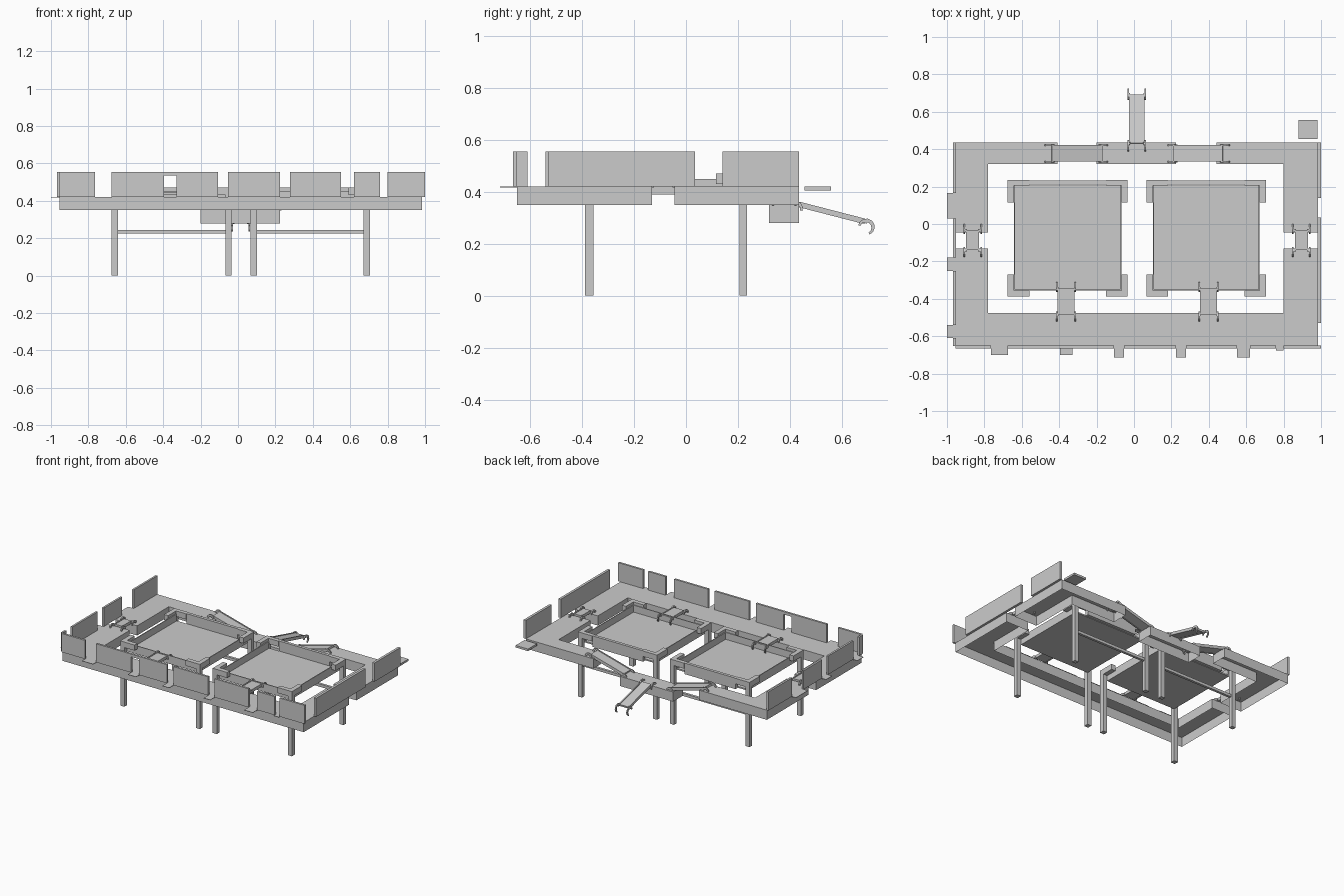
import bpy, bmesh, math
from mathutils import Vector, Matrix

if "Cube" in bpy.data.objects:
    bpy.data.objects.remove(bpy.data.objects["Cube"])

grey = bpy.data.materials.new("plain grey")
grey.diffuse_color = (0.6, 0.6, 0.6, 1)
grey.use_nodes = True
grey.node_tree.nodes["Principled BSDF"].inputs["Base Color"].default_value = grey.diffuse_color


def add_object(name, bm):
    mesh = bpy.data.meshes.new(name)
    bmesh.ops.recalc_face_normals(bm, faces=bm.faces)
    bm.to_mesh(mesh)
    bm.free()
    mesh.materials.append(grey)
    obj = bpy.data.objects.new(name, mesh)
    bpy.context.collection.objects.link(obj)
    return obj


def put_box(bm, x0, x1, y0, y1, z0, z1):
    m = Matrix.Translation(((x0 + x1) / 2, (y0 + y1) / 2, (z0 + z1) / 2)) \
        @ Matrix.Diagonal((x1 - x0, y1 - y0, z1 - z0, 1))
    bmesh.ops.create_cube(bm, size=1, matrix=m)


def boxes(name, *dims):
    bm = bmesh.new()
    for d in dims:
        put_box(bm, *d)
    return add_object(name, bm)


def shell(name, outline, z0, z1):
    """Deck plate with a skirt, open underneath."""
    bm = bmesh.new()
    top = [bm.verts.new((x, y, z1)) for x, y in outline]
    low = [bm.verts.new((x, y, z0)) for x, y in outline]
    bm.faces.new(top)
    for i in range(len(top)):
        j = (i + 1) % len(top)
        bm.faces.new((top[i], low[i], low[j], top[j]))
    return add_object(name, bm)


def bridge(name, a, b, half, plate, r=0.022):
    """Plank between two points with side rails and C claws at both ends."""
    a, b = Vector(a), Vector(b)
    length = (b - a).length
    ax = (b - a).normalized()
    side = Vector((0, 0, 1)).cross(ax).normalized()
    up = ax.cross(side)
    bm = bmesh.new()
    put_box(bm, 0, length, -plate, plate, -0.007, 0.007)
    for s in (-1, 1):
        put_box(bm, 0.005, length - 0.005, s * plate - 0.004, s * plate + 0.004, -0.01, 0.011)
        y0, y1 = s * half - 0.004, s * half + 0.004
        for x, d in ((0, -1), (length, 1)):
            # arm joining the plank to the claw
            put_box(bm, x - 0.008, x + 0.008, min(s * plate, y0), max(s * plate, y1), -0.006, 0.006)
            # claw: ring segment opening downwards
            ring = []
            for k in range(9):
                t = math.radians(-50 + 230 * k / 8)
                w = 0.004 + 0.003 * math.sin(math.pi * k / 8)
                cx, cz = x + d * 0.008, -r * 0.75
                ring.append([bm.verts.new((cx + d * q * math.cos(t), yy, cz + q * math.sin(t)))
                             for q, yy in ((r - w, y0), (r + w, y0), (r + w, y1), (r - w, y1))])
            for p, q in zip(ring, ring[1:]):
                for k in range(4):
                    bm.faces.new((p[k], p[(k + 1) % 4], q[(k + 1) % 4], q[k]))
            bm.faces.new(ring[0])
            bm.faces.new(ring[-1])
    rot = Matrix((ax, side, up)).transposed().to_4x4()
    bmesh.ops.transform(bm, matrix=Matrix.Translation(a) @ rot, verts=bm.verts)
    return add_object(name, bm)


Z0, Z1, TOP = 0.35, 0.42, 0.555

# Walkway deck: front part, two rear corners, lowered rear platform
shell("front_deck", [(-.955, -.65), (.983, -.65), (.983, -.13), (.80, -.13), (.80, -.475),
                     (-.78, -.475), (-.78, -.13), (-.955, -.13)], Z0, Z1)
shell("rear_left_deck", [(-.955, -.045), (-.78, -.045), (-.78, .32), (-.41, .32),
                         (-.41, .435), (-.955, .435)], Z0, Z1)
shell("rear_right_deck", [(.983, -.045), (.80, -.045), (.80, .32), (.44, .32),
                          (.44, .435), (.983, .435)], Z0, Z1)
shell("rear_low_platform", [(-.2, .32), (.225, .32), (.225, .435), (-.2, .435)], .28, .35)

# Upright panels around the front and the sides
front = [(-.955, -.765), (-.675, -.395), (-.33, -.107), (-.053, .225), (.277, .55),
         (.62, .76), (.80, 1.0)]
boxes("front_panels", *[(a, b, -.665, -.65, Z1, TOP) for a, b in front],
      (-.395, -.33, -.665, -.65, .535, TOP))
left = [(-.652, -.61), (-.54, -.25), (-.18, .03), (.165, .435)]
boxes("left_panels", *[(-.967, -.953, a, b, Z1, TOP) for a, b in left])
boxes("right_panels", *[(.982, 1.0, a, b, Z1, TOP) for a, b in ((-.53, .035), (.14, .435))])

# Thin flaps sticking out of the gaps between the panels
depth = [-.70, -.70, -.715, -.715, -.715, -.675]
boxes("front_flaps", *[(p[1], q[0], d, -.65, Z1 - .003, Z1)
                       for p, q, d in zip(front, front[1:], depth)])
boxes("left_flaps", *[(-1.0, -.955, p[1], q[0], Z1 - .003, Z1) for p, q in zip(left, left[1:])])

# Loose square plate behind the right rear corner
boxes("square_plate", (.88, .98, .455, .557, .405, .42))

# Two tray tables
for name, x0, x1 in (("left", -.675, -.035), ("right", .068, .705)):
    i0, i1 = x0 + .033, x1 - .033
    t = .006
    boxes(name + "_table_tray",
          (i0, i1, -.355, .205, .39, .40),
          (i0, i0 + t, -.355, .205, .40, .45), (i1 - t, i1, -.355, .205, .40, .45),
          (i0, i1, -.355, -.355 + t, .40, .45))
    boxes(name + "_table_back_board", (x0 + .115, x1 - .115, .21, .232, .39, .47))
    corners, legs = [], []
    for xa, xb, xc in ((x0, i0, x0 + .115), (x1, i1, x1 - .115)):
        for ya, yb, yc in ((-.388, -.355, -.27), (.235, .205, .115)):
            lo, hi = min(xa, xb), max(xa, xb)
            corners.append((lo, hi, min(ya, yc), max(ya, yc), .43, .47))
            corners.append((min(xa, xc), max(xa, xc), min(ya, yb), max(ya, yb), .43, .47))
            legs.append((lo, hi, min(ya, yb), max(ya, yb), 0, .46))
    boxes(name + "_table_corners", *corners)
    boxes(name + "_table_legs", *legs)
    boxes(name + "_table_stretcher", (i0, i1, .21, .228, .225, .245))

# Bridges from the tables to the front deck
for name, x in (("left", -.363), ("right", .398)):
    bridge(name + "_table_bridge", (x, -.345, .437), (x, -.485, .437), .05, .042)
# Bridges over the gaps in the side decks
for name, x in (("left", -.863), ("right", .895)):
    bridge(name + "_side_bridge", (x, -.035, .432), (x, -.14, .432), .045, .03)
# Sloping ramps down to the rear platform
bridge("left_ramp", (-.44, .378, .432), (-.17, .378, .36), .044, .04)
bridge("right_ramp", (.475, .378, .432), (.21, .378, .36), .044, .04)
# Gangway reaching out at the back
bridge("rear_gangway", (.015, .43, .352), (.015, .69, .285), .046, .037, r=.027)
